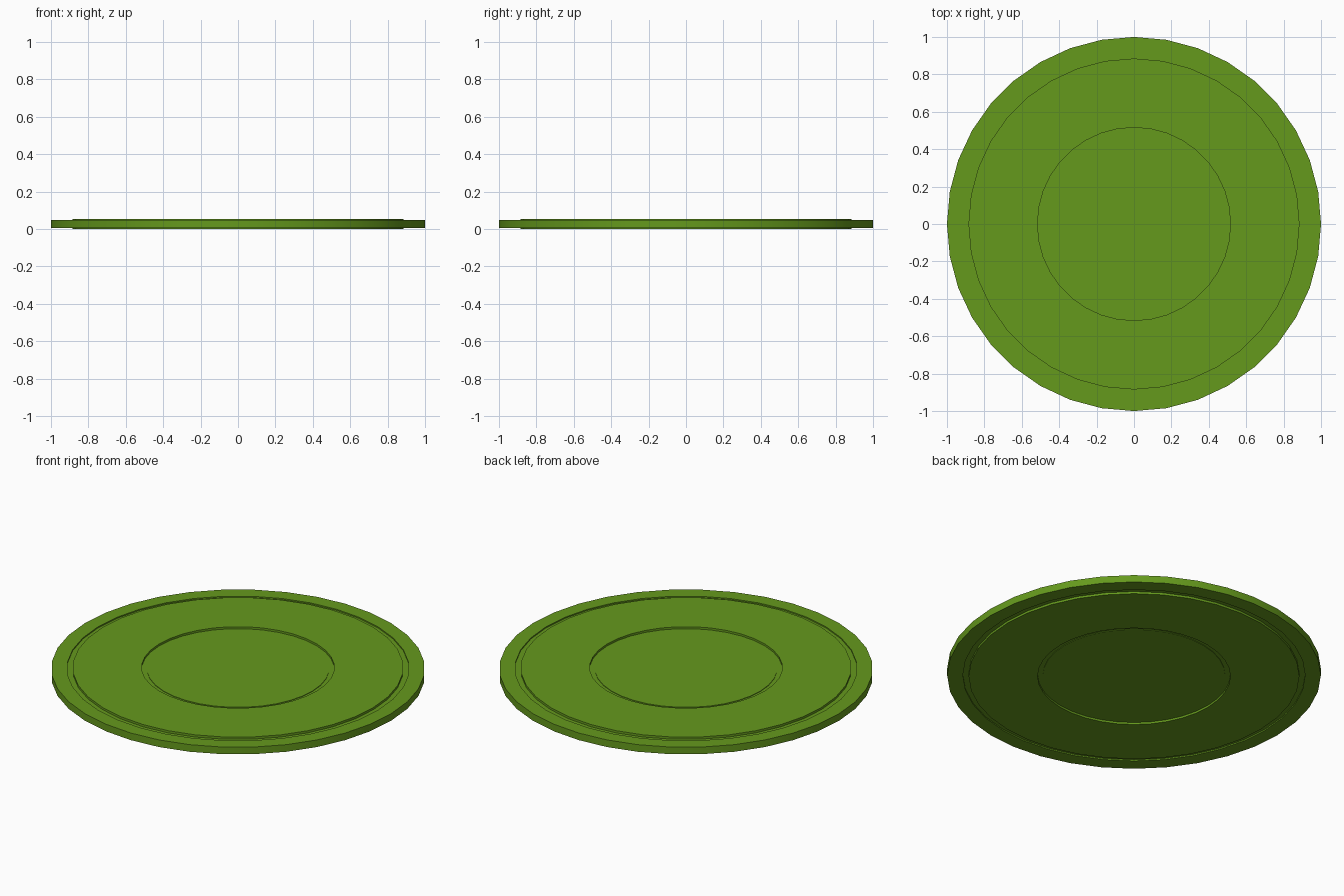
import bpy, bmesh, math

if "Cube" in bpy.data.objects:
    bpy.data.objects.remove(bpy.data.objects["Cube"])

SIDES = 36
MID = 0.027  # half thickness; the disc is the same above and below


def lathe(name, upper, material):
    """Spin a (radius, half height) profile, mirrored about the mid plane."""
    profile = [(r, MID + h) for r, h in upper]
    profile += [(r, MID - h) for r, h in reversed(upper)]
    bm = bmesh.new()
    rings = []
    for r, z in profile:
        rings.append([bm.verts.new((r * math.cos(2 * math.pi * i / SIDES),
                                    r * math.sin(2 * math.pi * i / SIDES), z))
                      for i in range(SIDES)])
    for a, b in zip(rings, rings[1:]):
        for i in range(SIDES):
            j = (i + 1) % SIDES
            bm.faces.new((a[i], a[j], b[j], b[i]))
    bm.faces.new(rings[0])
    bm.faces.new(rings[-1])
    bmesh.ops.recalc_face_normals(bm, faces=bm.faces)
    mesh = bpy.data.meshes.new(name)
    bm.to_mesh(mesh)
    bm.free()
    mesh.materials.append(material)
    obj = bpy.data.objects.new(name, mesh)
    bpy.context.collection.objects.link(obj)
    bpy.ops.object.select_all(action='DESELECT')
    obj.select_set(True)
    bpy.context.view_layer.objects.active = obj
    bpy.ops.object.shade_smooth_by_angle(angle=math.radians(30))
    return obj


green = bpy.data.materials.new("green")
green.diffuse_color = (0.13, 0.32, 0.012, 1)
green.use_nodes = True
green.node_tree.nodes["Principled BSDF"].inputs["Base Color"].default_value = green.diffuse_color

# Disc: sunken centre, shallow groove, raised band, groove, outer rim
lathe("disc", [
    (0.487, 0.018), (0.487, 0.015), (0.516, 0.015),
    (0.516, 0.027), (0.885, 0.027),
    (0.885, 0.014), (0.916, 0.014),
    (0.916, 0.021), (1.0, 0.021),
], green)
